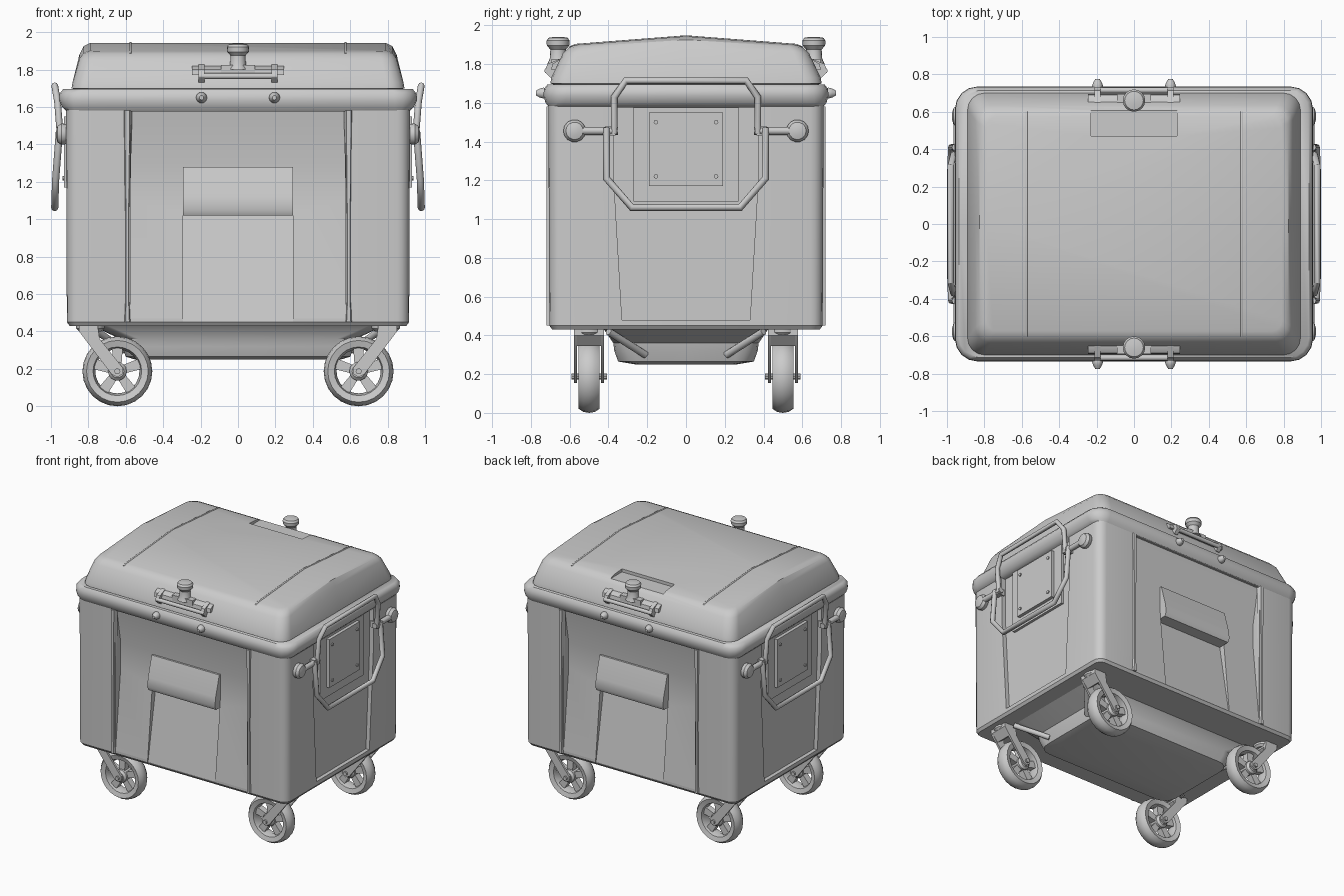
import bpy, bmesh, math
from mathutils import Vector

if "Cube" in bpy.data.objects:
    bpy.data.objects.remove(bpy.data.objects["Cube"])


def finish(name, bm, angle=35):
    bmesh.ops.recalc_face_normals(bm, faces=bm.faces[:])
    me = bpy.data.meshes.new(name)
    bm.to_mesh(me)
    bm.free()
    ob = bpy.data.objects.new(name, me)
    bpy.context.collection.objects.link(ob)
    return smooth(ob, angle)


def activate(ob):
    bpy.ops.object.select_all(action='DESELECT')
    ob.select_set(True)
    bpy.context.view_layer.objects.active = ob


def smooth(ob, angle=35):
    activate(ob)
    bpy.ops.object.shade_smooth_by_angle(angle=math.radians(angle))
    return ob


def loft(name, rings, closed=False, ridge=False, angle=35):
    """Skin a list of equal point rings; closed joins last to first, ridge splits the top cap."""
    bm = bmesh.new()
    vs = [[bm.verts.new(p) for p in r] for r in rings]
    n = len(vs[0])
    for a, b in zip(vs, vs[1:] + ([vs[0]] if closed else [])):
        for i in range(n):
            j = (i + 1) % n
            bm.faces.new((a[i], a[j], b[j], b[i]))
    if not closed:
        bm.faces.new(vs[0])
        top, m = vs[-1], n // 2
        if ridge:
            bm.faces.new(top[:m + 1])
            bm.faces.new(top[m:] + top[:1])
        else:
            bm.faces.new(top)
    return finish(name, bm, angle)


def rrect(hx, hy, r, z, gable=0.0, n=5):
    """Rounded rectangle ring, with a point at y=0 on each end for the ridge."""
    pts = []
    for q, (sx, sy) in enumerate(((1, 1), (-1, 1), (-1, -1), (1, -1))):
        if q % 2 == 0:
            pts.append((sx * hx, 0))
        for i in range(n):
            a = math.pi / 2 * (q + i / (n - 1))
            pts.append((sx * (hx - r) + r * math.cos(a), sy * (hy - r) + r * math.sin(a)))
    return [(x, y, z + gable * (1 - abs(y) / hy)) for x, y in pts]


def place(axis, u, v, h):
    return {'X': (h, u, v), 'Y': (u, h, v), 'Z': (u, v, h)}[axis]


def prism(name, pts, axis, lo, hi):
    return loft(name, [[place(axis, u, v, h) for u, v in pts] for h in (lo, hi)])


def box(name, x0, x1, y0, y1, z0, z1):
    return prism(name, [(x0, y0), (x1, y0), (x1, y1), (x0, y1)], 'Z', z0, z1)


def lathe(name, prof, centre, axis, n=16, closed=False):
    c = Vector(centre)
    rings = [[c + Vector(place(axis, r * math.cos(2 * math.pi * i / n), r * math.sin(2 * math.pi * i / n), h))
              for i in range(n)] for r, h in prof]
    return loft(name, rings, closed)


def tube(name, pts, r, cyclic=False):
    cu = bpy.data.curves.new(name, 'CURVE')
    cu.dimensions = '3D'
    cu.bevel_depth, cu.bevel_resolution, cu.use_fill_caps = r, 2, True
    sp = cu.splines.new('POLY')
    sp.points.add(len(pts) - 1)
    for p, co in zip(sp.points, pts):
        p.co = (*co, 1)
    sp.use_cyclic_u = cyclic
    ob = bpy.data.objects.new(name, cu)
    bpy.context.collection.objects.link(ob)
    activate(ob)
    bpy.ops.object.convert(target='MESH')
    return smooth(bpy.context.view_layer.objects.active, 50)


def cut(ob, cutter):
    m = ob.modifiers.new('cut', 'BOOLEAN')
    m.operation, m.solver, m.object = 'DIFFERENCE', 'EXACT', cutter
    activate(ob)
    bpy.ops.object.modifier_apply(modifier=m.name)
    bpy.data.objects.remove(cutter)
    smooth(ob)


# Body tub with recessed panels on all four sides
body = loft('body', [rrect(.90, .69, .05, .43), rrect(.915, .705, .065, .45), rrect(.92, .71, .07, 1.6)])
for s in (-1, 1):
    bay = [(.80, .47), (.705, .47), (.64, 1.1), (.64, 1.3), (.69, 1.58), (.80, 1.58)]
    cut(body, prism('bay_cutter', [(s * y, z) for y, z in bay], 'X', -.575, .575))
    slot = [(.80, .45), (.70, .45), (.60, 1.03), (.80, 1.03)]
    cut(body, prism('slot_cutter', [(s * y, z) for y, z in slot], 'X', -.295, .295))
    end = [(-.33, .48), (.33, .48), (.375, 1.25), (.375, 1.58), (-.375, 1.58), (-.375, 1.25)]
    cut(body, prism('end_cutter', end, 'X', min(s * .885, s), max(s * .885, s)))

# Rolled rim
loft('rim', [rrect(.915, .705, .07, 1.575), rrect(.94, .725, .10, 1.60), rrect(.957, .735, .12, 1.635),
             rrect(.955, .733, .12, 1.67), rrect(.935, .715, .11, 1.695)], angle=50)

# Gabled lid with a notch behind the rear knob
lid = loft('lid', [rrect(.86, .67, .08, 1.69), rrect(.89, .70, .09, 1.70), rrect(.885, .695, .09, 1.73),
                   rrect(.848, .635, .08, 1.855, .025), rrect(.825, .605, .07, 1.885, .04),
                   rrect(.79, .575, .06, 1.898, .045)], ridge=True)
cut(lid, box('notch_cutter', -.23, .23, .47, .8, 1.882, 2))
for s in (-1, 1):
    tube('lid_seam', [(s * .575, -.60, 1.883), (s * .575, -.57, 1.897), (s * .575, 0, 1.941),
                      (s * .575, .57, 1.897), (s * .575, .60, 1.883)], .007)

# Front and back fittings
for s in (-1, 1):
    pocket = [(.60, 1.02), (.695, 1.02), (.71, 1.05), (.70, 1.12), (.655, 1.28), (.60, 1.28)]
    prism('lift_pocket', [(s * y, z) for y, z in pocket], 'X', -.295, .295)
    for t in (-1, 1):
        x = t * .592
        loft('panel_rib', [[(x - w, s * .69, z), (x + w, s * .69, z), (x + w * .5, s * .72, z), (x - w * .5, s * .72, z)]
                           for z, w in ((.45, .022), (.56, .014), (1.0, .014), (1.58, .026))])
        # Hinge pins and brackets
        lathe('rim_pin', [(.018, .70), (.03, .735), (.024, .755), (.012, .775)] if s > 0 else
              [(.018, -.70), (.03, -.735), (.024, -.755), (.012, -.775)], (t * .195, 0, 1.65), 'Y', 10)
        prism('hinge_bracket', [(s * y, z) for y, z in
                                ((.64, 1.73), (.70, 1.73), (.73, 1.76), (.715, 1.80), (.64, 1.83))],
              'X', t * .195 - .015, t * .195 + .015)
    prism('latch_plate', [(s * y, z) for y, z in
                          ((.62, 1.77), (.695, 1.77), (.69, 1.80), (.655, 1.82), (.62, 1.82))], 'X', -.245, .245)
    tube('latch_rod', [(-.21, s * .715, 1.765), (.21, s * .715, 1.765)], .016)
    box('knob_base', -.09, .09, s * .66 - .035, s * .66 + .035, 1.78, 1.825)
    lathe('lid_knob', [(.055, 1.80), (.042, 1.83), (.04, 1.875), (.058, 1.895), (.06, 1.92), (.05, 1.935), (.02, 1.94)],
          (0, s * .66, 0), 'Z')

# End fittings: plate, handle loops and lifting trunnions
for s in (-1, 1):
    def slab(name, hy, z0, z1, x0, x1):
        box(name, min(s * x0, s * x1), max(s * x0, s * x1), -hy, hy, z0, z1)
    slab('plate_frame', .27, 1.09, 1.58, .87, .905)
    slab('end_plate', .19, 1.17, 1.55, .90, .93)
    for y in (-.155, .155):
        for z in (1.22, 1.50):
            lathe('plate_bolt', [(.012, s * .925), (.012, s * .938)], (0, y, z), 'X', 8)
    tube('lower_handle', [(s * .955, -.41, 1.47), (s * .975, -.41, 1.21), (s * .98, -.28, 1.06),
                          (s * .98, .28, 1.06), (s * .975, .41, 1.21), (s * .955, .41, 1.47)], .019)
    tube('upper_handle', [(s * .95, -.37, 1.44), (s * .965, -.37, 1.63), (s * .98, -.31, 1.715),
                          (s * .98, .31, 1.715), (s * .965, .37, 1.63), (s * .95, .37, 1.44)], .018)
    for t in (-1, 1):
        tube('handle_shaft', [(s * .945, t * .35, 1.455), (s * .945, t * .58, 1.455)], .021)
        lathe('trunnion', [(.04, s * .90), (.055, s * .92), (.058, s * .945), (.045, s * .965), (.02, s * .972)],
              (0, t * .575, 1.455), 'X', 14)
        box('handle_clip', min(s * .90, s * .96), max(s * .90, s * .96), t * .39 - .025, t * .39 + .025, 1.43, 1.48)

# Belly sump and its braces
loft('belly', [rrect(.55, .26, .10, .25), rrect(.60, .35, .10, .265), rrect(.62, .37, .10, .32),
               rrect(.63, .375, .10, .36), rrect(.80, .43, .08, .44)])
for s in (-1, 1):
    for t in (-1, 1):
        tube('belly_brace', [(s * .78, t * .40, .42), (s * .61, t * .21, .30)], .02)

# Four castors
for sx in (-1, 1):
    for sy in (-1, 1):
        c = Vector((sx * .645, sy * .5, .187))
        lathe('tyre', [(.13, -.045), (.165, -.055), (.182, -.03), (.187, 0), (.182, .03), (.165, .055),
                       (.13, .045), (.118, .0)], c, 'Y', 24, closed=True)
        lathe('hub', [(.035, -.055), (.05, -.04), (.05, .04), (.035, .055)], c, 'Y', 14)
        lathe('axle', [(.016, -.092), (.016, .092)], c, 'Y', 10)
        for k in range(5):
            a = math.radians(90 + 72 * k)
            d, w = Vector((math.cos(a), math.sin(a))), Vector((-math.sin(a), math.cos(a))) * .022
            q = [d * .03 - w, d * .125 - w * 1.3, d * .125 + w * 1.3, d * .03 + w]
            prism('spoke', [(c.x + p.x, c.z + p.y) for p in q], 'Y', c.y - .025, c.y + .025)
        # Fork arms with rounded lower ends, bridge and swivel head
        arm = [(.85, .40), (.85, .43), (.75, .43), (.74, .36), (.615, .205), (.615, .175), (.645, .155), (.675, .17)]
        for t in (-1, 1):
            y = c.y + t * .07
            prism('fork_arm', [(sx * x, z) for x, z in arm], 'Y', y - .008, y + .008)
        bridge = [(.85, .40), (.85, .43), (.75, .43), (.745, .385), (.80, .345)]
        prism('fork_bridge', [(sx * x, z) for x, z in bridge], 'Y', c.y - .07, c.y + .07)
        lathe('swivel_head', [(.06, .40), (.075, .415), (.075, .44)], (sx * .79, c.y, 0), 'Z')
